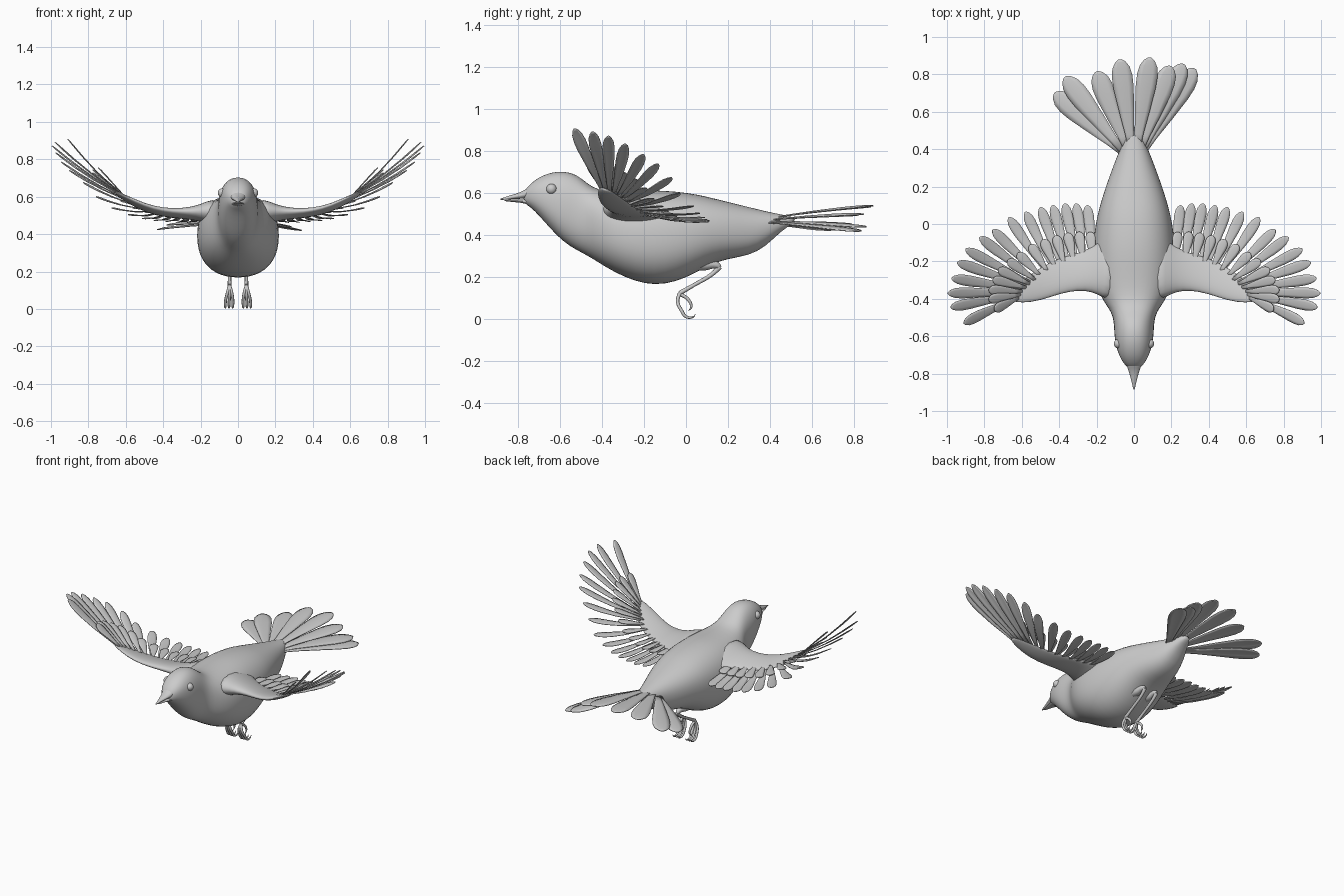
import bpy, bmesh, math
from mathutils import Vector

if "Cube" in bpy.data.objects:
    bpy.data.objects.remove(bpy.data.objects["Cube"])


def finish(bm, name, mirror=False, subsurf=0, thick=0):
    bmesh.ops.recalc_face_normals(bm, faces=bm.faces)
    me = bpy.data.meshes.new(name)
    bm.to_mesh(me)
    bm.free()
    for p in me.polygons:
        p.use_smooth = True
    ob = bpy.data.objects.new(name, me)
    bpy.context.collection.objects.link(ob)
    if thick:
        m = ob.modifiers.new("thickness", 'SOLIDIFY')
        m.thickness, m.offset = thick, 0
    if mirror:
        ob.modifiers.new("mirror", 'MIRROR').use_mirror_merge = False
    if subsurf:
        m = ob.modifiers.new("smooth", 'SUBSURF')
        m.levels = m.render_levels = subsurf
    return ob


def loft(rings, name, **kw):
    bm = bmesh.new()
    loops = [[bm.verts.new(p) for p in r] for r in rings]
    n = len(loops[0])
    for a, b in zip(loops, loops[1:]):
        for i in range(n):
            bm.faces.new((a[i], a[(i + 1) % n], b[(i + 1) % n], b[i]))
    bm.faces.new(loops[0])
    bm.faces.new(loops[-1])
    return finish(bm, name, **kw)


def body_ring(y, top, bot, w, n=24, e=0.88):
    pts = []
    for i in range(n):
        a = 2 * math.pi * i / n
        c, s = math.cos(a), math.sin(a)
        x = w * math.copysign(abs(c) ** e, c)
        z = (top + bot) / 2 + (top - bot) / 2 * math.copysign(abs(s) ** e, s)
        pts.append((x, y, z))
    return pts


def polyline(pts, t):
    f = max(0, min(t, 1)) * (len(pts) - 1)
    i = min(int(f), len(pts) - 2)
    return Vector(pts[i]).lerp(Vector(pts[i + 1]), f - i)


PROFILE = [(0, .3), (.2, .42), (.45, .72), (.7, .98), (.82, 1), (.91, .85), (.97, .52), (1, .15)]


def feather(bm, base, tip, normal, w, bow=0.0):
    base, tip = Vector(base), Vector(tip)
    d = tip - base
    side = Vector(normal).cross(d).normalized()
    up = d.cross(side).normalized()
    rows = []
    for t, k in PROFILE:
        c = base + d * t + up * bow * math.sin(math.pi * t)
        rows.append([bm.verts.new(c + side * w * k * s + up * w * k * .12 * (1 - abs(s)))
                     for s in (-1, -.5, 0, .5, 1)])
    for a, b in zip(rows, rows[1:]):
        for i in range(4):
            bm.faces.new((a[i], a[i + 1], b[i + 1], b[i]))


# body with head: y, top, bottom, half width
BODY = [(-.775, .607, .555, .03), (-.74, .647, .535, .06), (-.70, .678, .495, .082),
        (-.64, .702, .425, .1), (-.58, .707, .365, .107), (-.52, .692, .328, .108),
        (-.47, .648, .303, .122), (-.42, .617, .272, .16), (-.34, .61, .222, .203),
        (-.24, .613, .178, .22), (-.15, .617, .161, .222), (-.05, .611, .175, .215),
        (.05, .597, .222, .197), (.12, .58, .262, .177), (.2, .56, .288, .152),
        (.3, .535, .303, .115), (.38, .515, .345, .085), (.45, .5, .42, .052),
        (.52, .487, .462, .02)]
loft([body_ring(*r) for r in BODY], "body", subsurf=1)

# beak in two halves
loft([body_ring(*r, n=12, e=1) for r in
      [(-.72, .655, .574, .055), (-.77, .612, .574, .036), (-.81, .598, .573, .022),
       (-.85, .587, .57, .012), (-.888, .573, .568, .003)]], "upper_beak", subsurf=1)
loft([body_ring(*r, n=12, e=1) for r in
      [(-.70, .572, .53, .055), (-.77, .572, .554, .03), (-.81, .571, .557, .018),
       (-.87, .569, .563, .005)]], "lower_beak", subsurf=1)

# eyes
bm = bmesh.new()
bmesh.ops.create_uvsphere(bm, u_segments=20, v_segments=12, radius=.025)
bmesh.ops.translate(bm, verts=bm.verts, vec=(.083, -.64, .62))
finish(bm, "eyes", mirror=True)

# fleshy wing arms: x, leading y, trailing y, leading z, trailing z, half thickness
ARM = [(.1, -.42, -.04, .52, .50, .085), (.17, -.395, -.08, .525, .50, .06),
       (.22, -.365, -.12, .522, .497, .04), (.3, -.355, -.155, .52, .495, .026),
       (.4, -.375, -.18, .527, .497, .021), (.5, -.412, -.23, .555, .522, .018),
       (.6, -.425, -.3, .603, .573, .014), (.66, -.412, -.36, .632, .615, .007)]
rings = []
for x, yl, yt, zl, zt, h in ARM:
    ring = []
    for i in range(16):
        a = 2 * math.pi * i / 16
        u = (1 - math.cos(a)) / 2
        ring.append((x, yl + (yt - yl) * u, zl + (zt - zl) * u + h * math.sin(a) * (1.25 - .6 * u)))
    rings.append(ring)
loft(rings, "wing_arms", mirror=True, subsurf=1)

# flight feathers and coverts, from the body outwards
TIPS = [(.25, .1, .465), (.31, .11, .465), (.37, .11, .47), (.435, .1, .475), (.5, .09, .485),
        (.58, .065, .505), (.67, .035, .54), (.755, -.03, .6), (.825, -.07, .675),
        (.9, -.135, .74), (.945, -.205, .785), (.975, -.29, .835), (.995, -.37, .872),
        (.98, -.445, .892), (.91, -.53, .907)]
BASES = [(.22, -.2, .5), (.32, -.21, .5), (.42, -.24, .51), (.5, -.28, .535),
         (.56, -.32, .57), (.6, -.36, .595), (.62, -.395, .61)]
NORMALS = [(0, .1, 1), (-.05, .1, 1), (-.3, .1, .95), (-.55, 0, .83), (-.62, 0, .78)]
bm = bmesh.new()
for i, tip in enumerate(TIPS):
    t = i / (len(TIPS) - 1)
    n = polyline(NORMALS, t) + Vector((.12, -.08, 0))
    feather(bm, polyline(BASES, t), tip, n, .029, -.012)
finish(bm, "flight_feathers", mirror=True, thick=.004)

bm = bmesh.new()
for i in range(13):
    t = i / 12
    base = polyline(BASES, t)
    tip = base.lerp(polyline(TIPS, t), .52 - .06 * t)
    n = polyline(NORMALS, t)
    lift = n.normalized() * .01
    feather(bm, base + lift * .5, tip + lift, n + Vector((.15, -.1, 0)), .027)
finish(bm, "covert_feathers", mirror=True, thick=.004)

# fanned tail
TAIL = [(-.425, .70, .425), (-.37, .785, .45), (-.2, .815, .495), (-.075, .88, .535),
        (.085, .89, .54), (.195, .845, .5), (.265, .855, .44), (.325, .83, .42)]
bm = bmesh.new()
for i, (x, y, z) in enumerate(TAIL):
    feather(bm, (x * .14, .38, .455 + .03 * (1 - abs(x) / .43)), (x, y, z),
            (x * .3, 0, 1), .055, .004)
finish(bm, "tail_feathers", thick=.005)


# legs and feet
def tube(name, paths):
    cu = bpy.data.curves.new(name, 'CURVE')
    cu.dimensions = '3D'
    cu.bevel_depth = 1
    cu.bevel_resolution = 2
    cu.use_fill_caps = True
    cu.resolution_u = 5
    for path in paths:
        for sx in (1, -1):
            sp = cu.splines.new('BEZIER')
            sp.bezier_points.add(len(path) - 1)
            for p, (x, y, z, r) in zip(sp.bezier_points, path):
                p.co, p.radius = (x * sx, y, z), r
                p.handle_left_type = p.handle_right_type = 'AUTO'
    ob = bpy.data.objects.new(name, cu)
    bpy.context.collection.objects.link(ob)


tube("thighs", [[(.055, .0, .285, .05), (.05, .08, .262, .03), (.047, .145, .258, .017),
                 (.046, .162, .245, .011)]])
tube("shanks", [[(.046, .162, .25, .012), (.045, .12, .212, .01), (.045, .04, .165, .009),
                 (.045, -.03, .125, .011)]])
toes = []
for dx in (-.02, 0, .02):
    toes.append([(.045, -.03, .125, .009), (.045 + dx * .6, -.04, .085, .008),
                 (.047 + dx, -.02, .04, .008), (.048 + dx, .0, .013, .007),
                 (.048 + dx, .035, .012, .004), (.048 + dx, .045, .025, .001)])
toes.append([(.045, -.03, .122, .009), (.045, .01, .095, .008), (.045, .025, .06, .006),
             (.045, .012, .04, .001)])
tube("toes", toes)
